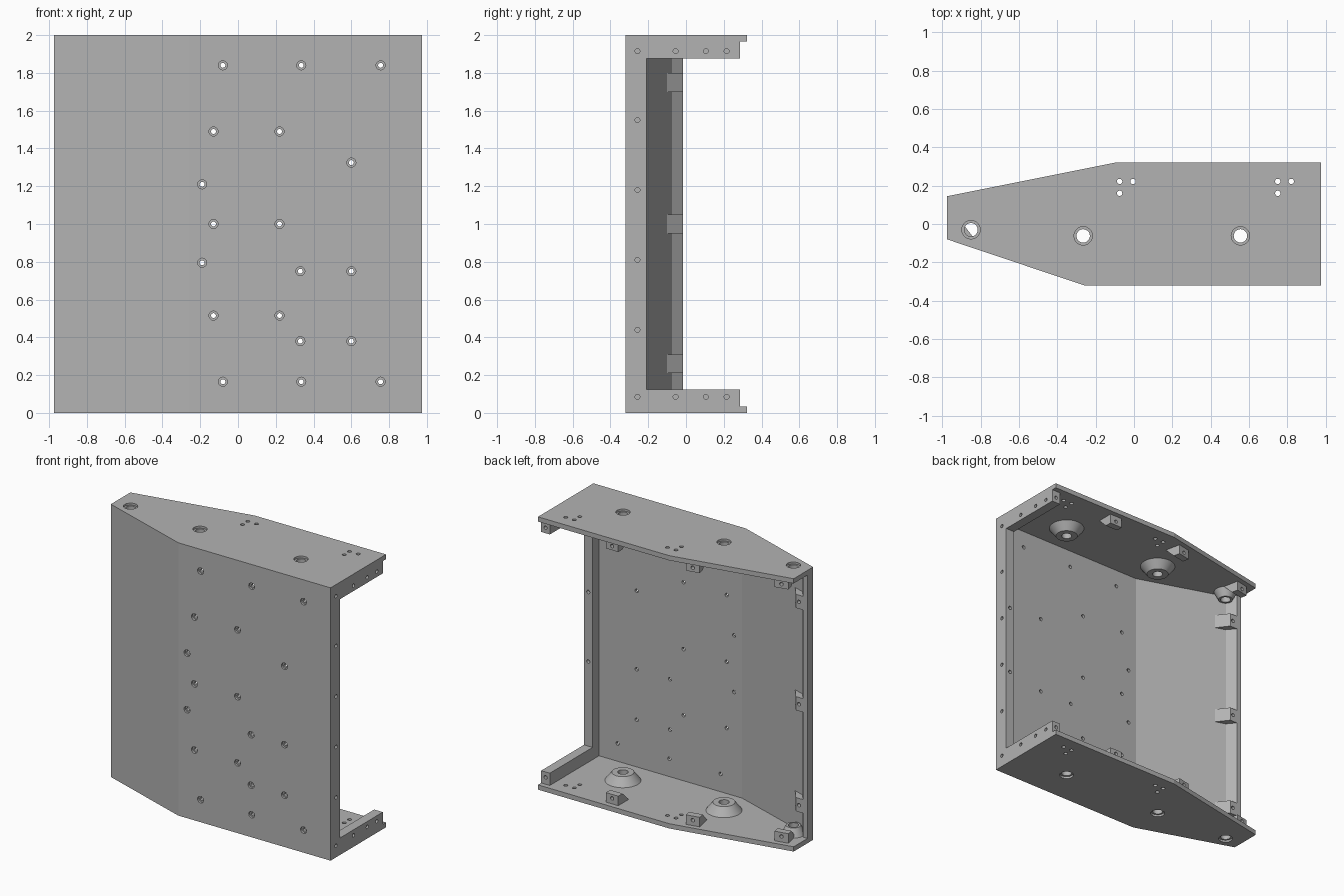
import bpy, bmesh, math
from mathutils import Matrix, Vector

cube = bpy.data.objects.get("Cube")
if cube:
    bpy.data.objects.remove(cube, do_unlink=True)

T = 0.035        # sheet thickness
H = 2.0          # overall height
TURN = {"X": Matrix.Rotation(math.pi / 2, 4, "Y"),
        "Y": Matrix.Rotation(-math.pi / 2, 4, "X"),
        "Z": Matrix.Identity(4)}

grey = bpy.data.materials.new("plain grey")
grey.use_nodes = True
grey.diffuse_color = (0.45, 0.45, 0.45, 1)
grey.node_tree.nodes["Principled BSDF"].inputs["Base Color"].default_value = grey.diffuse_color


def make(name, bm):
    bmesh.ops.recalc_face_normals(bm, faces=bm.faces)
    mesh = bpy.data.meshes.new(name)
    bm.to_mesh(mesh)
    bm.free()
    mesh.materials.append(grey)
    ob = bpy.data.objects.new(name, mesh)
    bpy.context.collection.objects.link(ob)
    return ob


def prism(name, outline, low, high):
    """Extrude a plan outline from low to high."""
    bm = bmesh.new()
    face = bm.faces.new([bm.verts.new((x, y, low)) for x, y in outline])
    ext = bmesh.ops.extrude_face_region(bm, geom=[face])["geom"]
    verts = [g for g in ext if isinstance(g, bmesh.types.BMVert)]
    bmesh.ops.translate(bm, verts=verts, vec=(0, 0, high - low))
    return make(name, bm)


def add_cone(bm, centre, axis, r1, r2, depth, sides=20):
    bmesh.ops.create_cone(bm, cap_ends=True, segments=sides, radius1=r1, radius2=r2,
                          depth=depth, matrix=Matrix.Translation(centre) @ TURN[axis])


def cut(ob, drills):
    """Drill a list of (centre, axis, r1, r2, depth) holes."""
    bm = bmesh.new()
    for d in drills:
        add_cone(bm, *d)
    tool = make("drill", bm)
    tool.hide_render = True
    mod = ob.modifiers.new("holes", "BOOLEAN")
    mod.operation, mod.solver, mod.object = "DIFFERENCE", "EXACT", tool
    dg = bpy.context.evaluated_depsgraph_get()
    mesh = bpy.data.meshes.new_from_object(ob.evaluated_get(dg))
    ob.modifiers.clear()
    ob.data = mesh
    bpy.data.objects.remove(tool, do_unlink=True)


def mirror_up(ob):
    """Copy a bottom part to the top."""
    mesh = ob.data.copy()
    mesh.transform(Matrix.Translation((0, 0, H)) @ Matrix.Scale(-1, 4, (0, 0, 1)))
    mesh.flip_normals()
    top = bpy.data.objects.new(ob.name.replace("bottom", "top"), mesh)
    bpy.context.collection.objects.link(top)


bottom_parts = []

# End plate with fixing holes
plate = prism("bottom_plate", [(-0.975, -0.08), (-0.26, -0.32), (0.975, -0.32),
                               (0.975, 0.322), (-0.09, 0.322), (-0.975, 0.145)], 0, T)
ports = [(-0.85, -0.03, 0.08), (-0.265, -0.062, 0.12), (0.555, -0.062, 0.12)]
cut(plate, [((x, y, 0), "Z", 0.035, 0.035, 0.4) for x, y, r in ports] +
    [((x + dx, 0.222 + dy, 0), "Z", 0.014, 0.014, 0.2)
     for x in (-0.075, 0.75) for dx, dy in ((0, 0), (0.07, 0), (0, -0.062))])
cut(plate, [((x, y, 0), "Z", 0.048, 0.048, 0.03) for x, y, r in ports])
bottom_parts.append(plate)

# Conical bosses around the large ports
for i, (x, y, r) in enumerate(ports):
    bm = bmesh.new()
    add_cone(bm, (x, y, T + 0.03), "Z", r, r * 0.62, 0.06, 48)
    boss = make(f"bottom_boss_{i + 1}", bm)
    cut(boss, [((x, y, 0), "Z", 0.035, 0.035, 0.4)])
    bottom_parts.append(boss)

# Side rail
rail = prism("bottom_rail", [(0.905, -0.21), (0.975, -0.21),
                             (0.975, 0.285), (0.905, 0.285)], T, 0.125)
cut(rail, [((0.975, y, 0.085), "X", 0.013, 0.013, 0.08) for y in (-0.055, 0.105, 0.215)] +
    [((0.94, 0.285, 0.085), "Y", 0.013, 0.013, 0.07)])
bottom_parts.append(rail)

# Wedge brackets along the back edge
for i, (x, y, angle) in enumerate([(0.4, 0.285, 0), (-0.235, 0.257, 0.2), (-0.865, 0.13, 0.2)]):
    bm = bmesh.new()
    section = [(0, 0), (0, 0.07), (-0.05, 0.07), (-0.12, 0)]
    face = bm.faces.new([bm.verts.new((-0.05, a, b)) for a, b in section])
    ext = bmesh.ops.extrude_face_region(bm, geom=[face])["geom"]
    bmesh.ops.translate(bm, vec=(0.1, 0, 0),
                        verts=[g for g in ext if isinstance(g, bmesh.types.BMVert)])
    bracket = make(f"bottom_bracket_{i + 1}", bm)
    cut(bracket, [((0, 0, 0.04), "Y", 0.013, 0.013, 0.07)])
    bracket.data.transform(Matrix.Translation((x, y, T)) @ Matrix.Rotation(angle, 4, "Z"))
    bottom_parts.append(bracket)

for part in bottom_parts:
    mirror_up(part)

# Folded front wall with both side flanges
wall = prism("front_wall", [(-0.975, -0.08), (-0.26, -0.32), (0.975, -0.32), (0.975, -0.21),
                            (0.905, -0.21), (0.905, -0.285), (-0.255, -0.285),
                            (-0.89, -0.075), (-0.94, -0.015), (-0.975, -0.015)], T, H - T)
rows = {1.84: (-0.08, 0.335, 0.755), 1.49: (-0.13, 0.22), 1.325: (0.6,), 1.21: (-0.19,),
        1.0: (-0.13, 0.22), 0.795: (-0.19,), 0.75: (0.33, 0.6), 0.515: (-0.13, 0.22),
        0.38: (0.33, 0.6), 0.165: (-0.08, 0.335, 0.755)}
screws = [(x, z) for z, xs in rows.items() for x in xs]
cut(wall, [((x, -0.3, z), "Y", 0.013, 0.013, 0.1) for x, z in screws] +
    [((0.975, -0.257, z), "X", 0.013, 0.013, 0.08)
     for z in (0.085, 0.44, 0.81, 1.18, 1.55, 1.915)] +
    [((0.94, -0.21, z), "Y", 0.013, 0.013, 0.06) for z in (0.745, 1.255)])
cut(wall, [((x, -0.32, z), "Y", 0.024, 0.024, 0.03) for x, z in screws])

# Lugs on the narrow side flange
for name, z in (("lower", 0.26), ("middle", 1.0), ("upper", 1.75)):
    lug = prism(f"{name}_lug", [(-0.94, -0.015), (-0.88, -0.015), (-0.815, -0.1),
                                (-0.89, -0.075)], z - 0.05, z + 0.05)
    cut(lug, [((-0.905, -0.015, z), "Y", 0.013, 0.013, 0.07)])

# Smooth the round surfaces, keep the edges sharp
bpy.ops.object.select_all(action="DESELECT")
for ob in bpy.context.collection.objects:
    if ob.type == "MESH" and "boss" in ob.name:
        ob.select_set(True)
        bpy.context.view_layer.objects.active = ob
bpy.ops.object.shade_smooth_by_angle(angle=math.radians(30))
